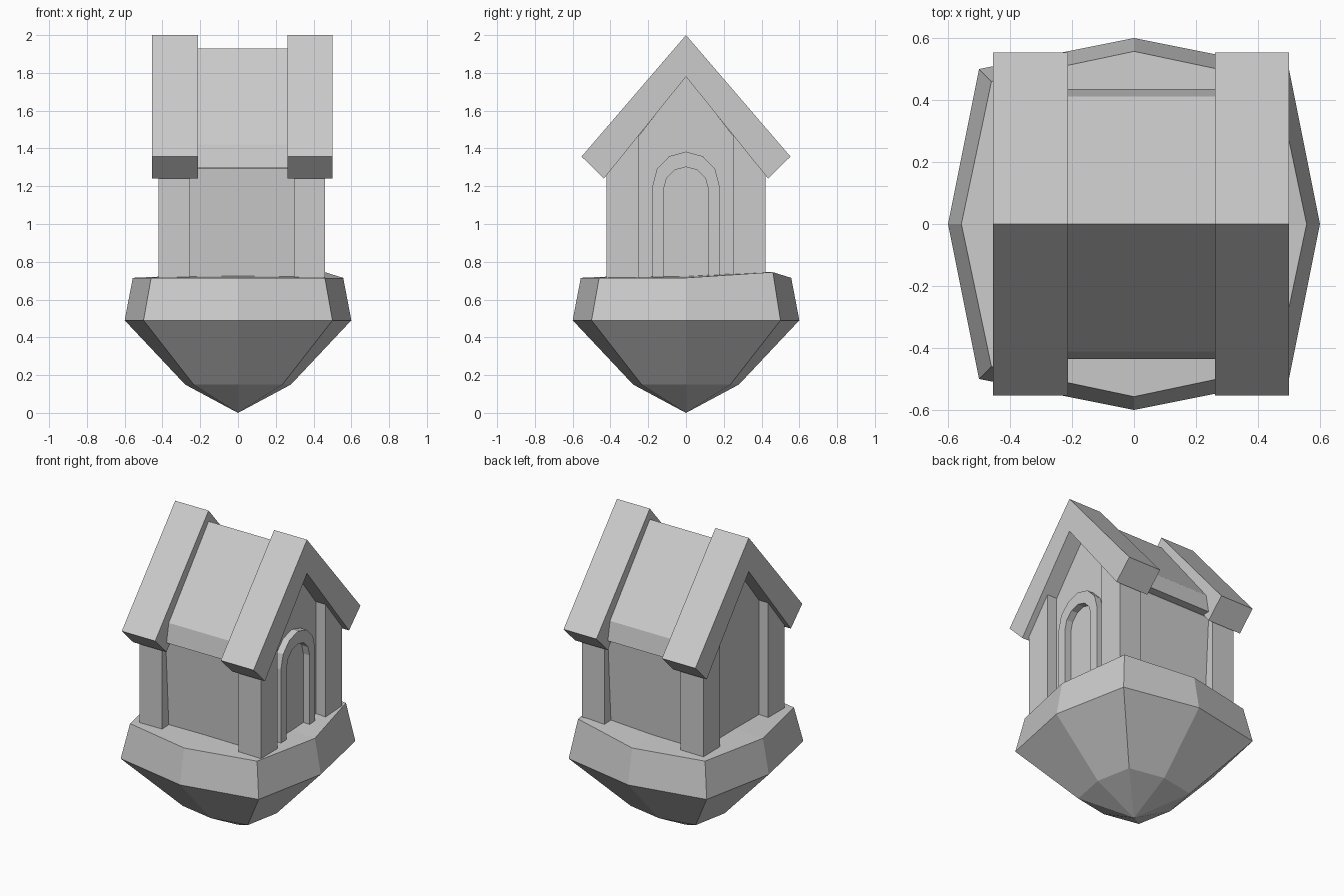
import bpy, math

if "Cube" in bpy.data.objects:
    bpy.data.objects.remove(bpy.data.objects["Cube"])


def make(name, verts, faces):
    me = bpy.data.meshes.new(name)
    me.from_pydata(verts, [], faces)
    me.update()
    ob = bpy.data.objects.new(name, me)
    bpy.context.collection.objects.link(ob)
    return ob


def prism(name, profile, x0, x1):
    """Extrude a counter-clockwise (y, z) profile along x."""
    n = len(profile)
    verts = [(x, y, z) for x in (x0, x1) for y, z in profile]
    faces = [tuple(range(n))[::-1], tuple(range(n, 2 * n))]
    faces += [(i, (i + 1) % n, n + (i + 1) % n, n + i) for i in range(n)]
    return make(name, verts, faces)


def arch(half, spring, top, foot, steps=6):
    """Arch outline from right foot over the top to left foot."""
    pts = [(half, foot)]
    for i in range(steps + 1):
        a = math.pi * i / steps
        pts.append((half * math.cos(a), spring + (top - spring) * math.sin(a)))
    return pts + [(-half, foot)]


# stone base: tapered rings of eight points, widest in the middle
def ring(axis, corner, z):
    return [(axis, 0, z), (corner, corner, z), (0, axis, z), (-corner, corner, z),
            (-axis, 0, z), (-corner, -corner, z), (0, -axis, z), (corner, -corner, z)]


verts = [(0, 0, 0)] + ring(0.28, 0.235, 0.15) + ring(0.60, 0.50, 0.49) + ring(0.557, 0.46, 0.715)
verts[18] = (0.46, 0.46, 0.745)   # one raised, uneven corner
verts.append((0, 0, 0.74))
faces = []
for i in range(8):
    j = (i + 1) % 8
    faces.append((0, 1 + j, 1 + i))
    for r in (1, 9):
        faces.append((r + i, r + j, r + 8 + j, r + 8 + i))
    faces.append((17 + i, 17 + j, 25))
make("stone_base", verts, faces)

# house walls, leaning slightly outward to the eaves
prism("walls", [(-0.35, 0.69), (0.35, 0.69), (0.385, 1.295), (0, 1.785), (-0.385, 1.295)],
      -0.355, 0.39)

# corner posts with tops cut to the roof slope
for x0, x1, end in ((-0.42, -0.255, "back"), (0.297, 0.46, "front")):
    for s, side in ((1, "left"), (-1, "right")):
        p = [(0.25, 0.69), (0.42, 0.69), (0.42, 1.26), (0.25, 1.475)]
        if s < 0:
            p = [(-y, z) for y, z in reversed(p)]
        prism(f"{end}_{side}_post", p, x0, x1)

# thick gable roof bands at both ends
band = [(0, 1.78), (0.435, 1.24), (0.553, 1.357), (0, 2.0), (-0.553, 1.357), (-0.435, 1.24)]
prism("roof_band_back", band, -0.455, -0.213)
prism("roof_band_front", band, 0.262, 0.50)

# lower roof between the bands
prism("middle_roof", [(0, 1.76), (0.365, 1.30), (0.435, 1.30), (0.412, 1.422), (0, 1.93),
                      (-0.412, 1.422), (-0.435, 1.30), (-0.365, 1.30)], -0.22, 0.27)

# raised door arch on the +x gable
outer = arch(0.178, 1.20, 1.383, 0.69)
inner = arch(0.119, 1.18, 1.302, 0.69)
n = len(outer)
verts = [(x, y, z) for x in (0.37, 0.435) for loop in (outer, inner) for y, z in loop]
faces = []
for i in range(n - 1):
    o0, i0, o1, i1 = i, n + i, 2 * n + i, 3 * n + i
    faces += [(o1, o1 + 1, i1 + 1, i1), (o0, i0, i0 + 1, o0 + 1),
              (o0, o0 + 1, o1 + 1, o1), (i0, i1, i1 + 1, i0 + 1)]
for i in (0, n - 1):
    faces.append((i, 2 * n + i, 3 * n + i, n + i) if i == 0 else (i, n + i, 3 * n + i, 2 * n + i))
make("door_arch", verts, faces)
